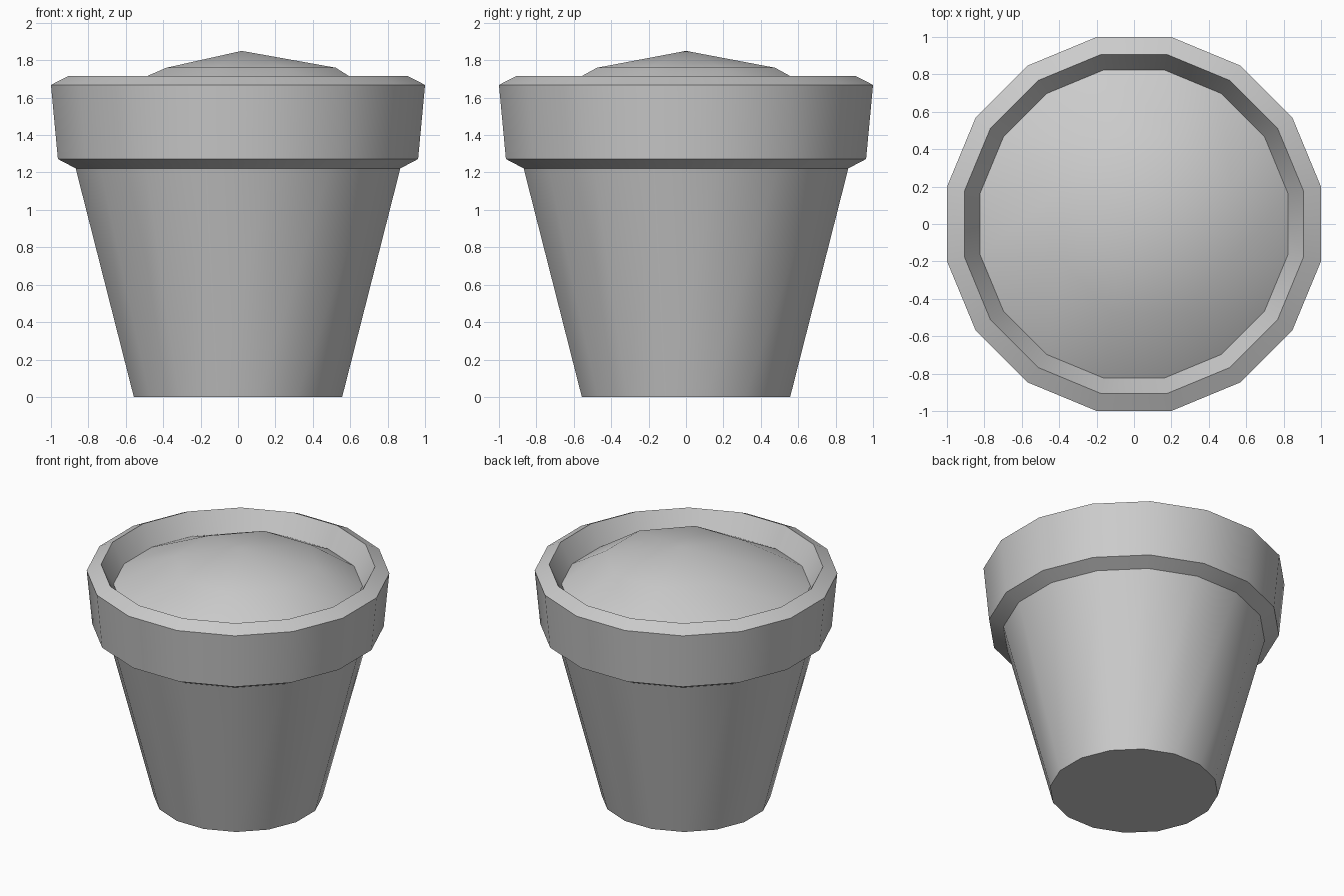
import bpy, bmesh
from math import cos, sin, pi, radians

if "Cube" in bpy.data.objects:
    bpy.data.objects.remove(bpy.data.objects["Cube"])

SIDES = 16


def ring(bm, apothem, z):
    """16-sided ring with flats facing the axes."""
    r = apothem / cos(pi / SIDES)
    return [bm.verts.new((r * cos((k + 0.5) * 2 * pi / SIDES),
                          r * sin((k + 0.5) * 2 * pi / SIDES), z))
            for k in range(SIDES)]


def finish(bm, name, angle):
    mesh = bpy.data.meshes.new(name)
    bm.to_mesh(mesh)
    bm.free()
    obj = bpy.data.objects.new(name, mesh)
    bpy.context.collection.objects.link(obj)
    bpy.ops.object.select_all(action='DESELECT')
    obj.select_set(True)
    bpy.context.view_layer.objects.active = obj
    bpy.ops.object.shade_smooth_by_angle(angle=radians(angle))
    return obj


# Pot: tapered body, collar, bevelled rim and inner wall
profile = [(0.557, 0), (0.868, 1.222), (0.963, 1.272), (1.0, 1.668),
           (0.905, 1.717), (0.76, 1.45)]
bm = bmesh.new()
rings = [ring(bm, r, z) for r, z in profile]
for a, b in zip(rings, rings[1:]):
    for k in range(SIDES):
        n = (k + 1) % SIDES
        bm.faces.new((a[k], a[n], b[n], b[k]))
bm.faces.new(rings[0][::-1])
bm.faces.new(rings[-1])
finish(bm, "pot", 24)

# Soil: uneven mound, peak slightly off centre
bm = bmesh.new()
peak = bm.verts.new((0.02, 0, 1.85))
crown = [bm.verts.new((0.07 + 0.49 * cos((i + 0.5) * pi / 4),
                       0.515 * sin((i + 0.5) * pi / 4), 1.76)) for i in range(8)]
edge = ring(bm, 0.823, 1.57)
for i in range(8):
    j = (i + 1) % 8
    bm.faces.new((peak, crown[i], crown[j]))
    bm.faces.new((crown[i], edge[2 * i], edge[2 * i + 1]))
    bm.faces.new((crown[i], edge[2 * i + 1], edge[2 * j], crown[j]))
finish(bm, "soil", 40)
